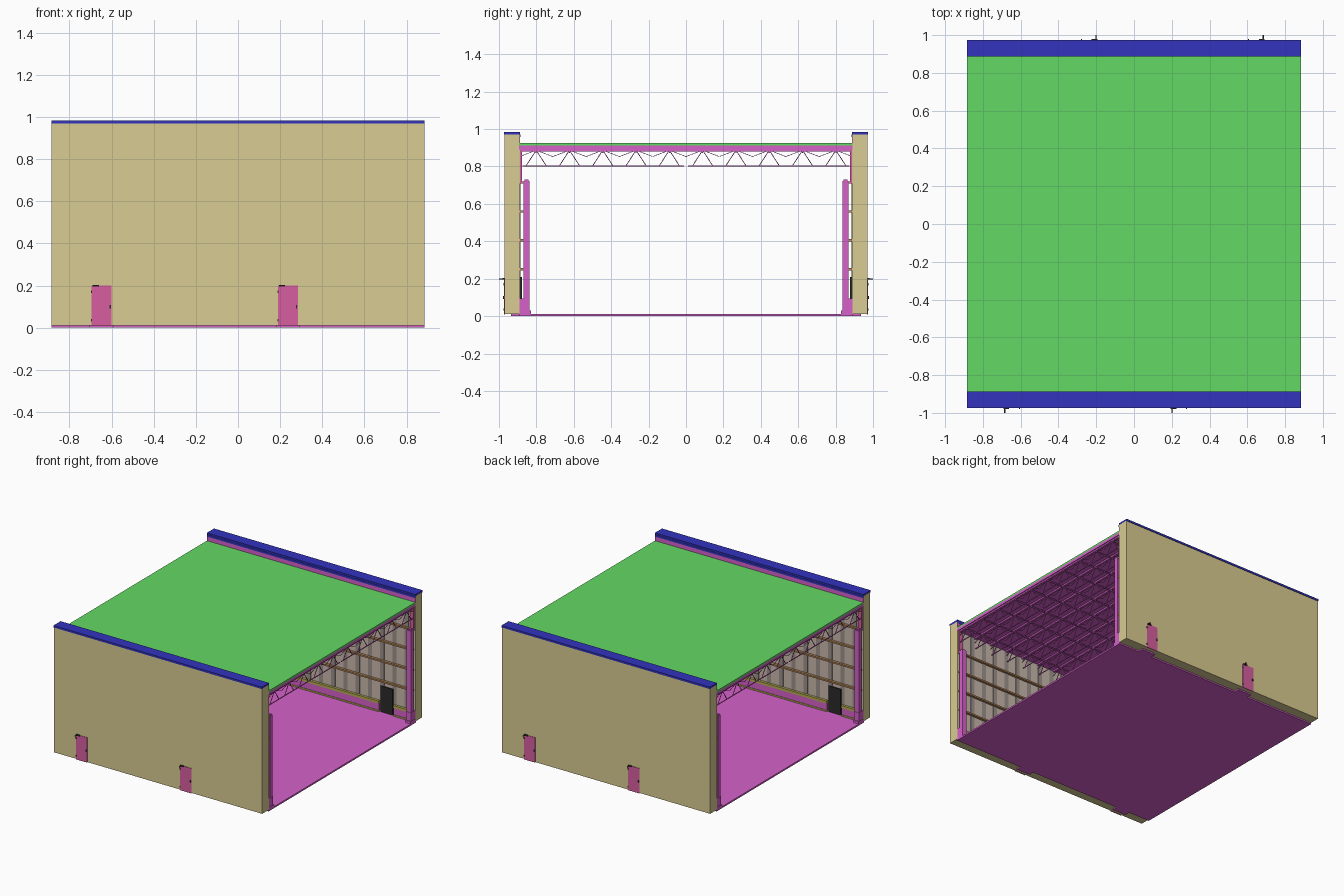
import bpy, bmesh
from mathutils import Vector, Matrix

cube = bpy.data.objects.get("Cube")
if cube:
    bpy.data.objects.remove(cube, do_unlink=True)


def material(name, rgb):
    lin = [(c / 255 / 12.92) if c < 11 else ((c / 255 + 0.055) / 1.055) ** 2.4 for c in rgb]
    m = bpy.data.materials.new(name)
    m.use_nodes = True
    m.diffuse_color = (*lin, 1)
    m.node_tree.nodes["Principled BSDF"].inputs["Base Color"].default_value = (*lin, 1)
    return m


TAN = material("tan wall", (217, 204, 146))
BLUE = material("blue coping", (51, 51, 191))
GREEN = material("green roof", (100, 217, 100))
PINK = material("pink structure", (214, 97, 202))
ROSE = material("rose door", (215, 95, 160))
GREY = material("grey lining", (202, 186, 172))
SHADE = material("dark grey rib", (158, 145, 140))
BROWN = material("brown girt", (180, 134, 90))
OLIVE = material("olive trim", (182, 172, 84))
BLACK = material("black hardware", (42, 42, 44))


def add_box(bm, lo, hi):
    """Axis-aligned box between two corners."""
    lo, hi = Vector(lo), Vector(hi)
    m = Matrix.Translation((lo + hi) / 2) @ Matrix.Diagonal((*(hi - lo), 1))
    bmesh.ops.create_cube(bm, size=1, matrix=m)


def add_bar(bm, a, b, t):
    """Square bar of thickness t running from a to b."""
    a, b = Vector(a), Vector(b)
    d = b - a
    m = Matrix.Translation((a + b) / 2) @ d.to_track_quat('Z', 'Y').to_matrix().to_4x4()
    bmesh.ops.create_cube(bm, size=1, matrix=m @ Matrix.Diagonal((t, t, d.length, 1)))


def finish(bm, name, mat, turn=False):
    """Make the object; turn swings it to the opposite side of the hall."""
    if turn:
        bmesh.ops.rotate(bm, verts=bm.verts, matrix=Matrix.Rotation(3.14159265, 3, 'Z'))
    me = bpy.data.meshes.new(name)
    bm.to_mesh(me)
    bm.free()
    me.materials.append(mat)
    ob = bpy.data.objects.new(name, me)
    bpy.context.collection.objects.link(ob)
    return ob


def boxes(name, mat, parts, turn=False):
    """Parts are (x0, x1, y0, y1, z0, z1)."""
    bm = bmesh.new()
    for x0, x1, y0, y1, z0, z1 in parts:
        add_box(bm, (x0, y0, z0), (x1, y1, z1))
    return finish(bm, name, mat, turn)


X = 0.885
DOORS = (-0.695, 0.19)          # left edges of the doors in the front wall
DOOR_W = 0.095
# wall stretches between the doors
GAPS = ((-X, -0.705), (-0.59, 0.18), (0.295, X))

# Floor and roof
boxes("floor_slab", PINK, [(-X, X, -0.893, 0.893, 0, 0.012)])
boxes("roof_deck", PINK, [(-X, X, -0.892, 0.892, 0.892, 0.912)])
boxes("roof_covering", GREEN, [(-X, X, -0.892, 0.892, 0.912, 0.925)])

# Each long side, modelled at the front and turned for the back
for side, turn in (("front", False), ("back", True)):
    def part(name, mat, parts):
        return boxes(side + "_" + name, mat, parts, turn)

    part("wall", TAN, [(-X, X, -0.97, -0.89, 0.011, 0.972)])
    part("coping", BLUE, [(-X, X, -0.974, -0.888, 0.97, 0.985),
                          (-X, X, -0.89, -0.8855, 0.957, 0.972)])
    part("parapet_lining", PINK, [(-X, X, -0.891, -0.887, 0.92, 0.96)])
    part("inner_lining", GREY, [(-X + 0.005, X - 0.005, -0.891, -0.887, 0.012, 0.892)])

    # Vertical ribs and horizontal girts on the inner face
    part("ribs", SHADE, [(-0.83 + i * 0.104, -0.795 + i * 0.104, -0.888, -0.884, 0.095, 0.89)
                         for i in range(17)])
    part("girts", BROWN, [(-X + 0.01, X - 0.01, -0.888, -0.868, z - 0.006, z + 0.006)
                          for z in (0.25, 0.405, 0.56, 0.715)])

    # Low kerb with trim, interrupted by the doors
    part("kerb", PINK, [(a + 0.004, b - 0.004, -0.89, -0.872, 0.012, 0.075) for a, b in GAPS])
    part("kerb_trim", OLIVE, [(a + 0.004, b - 0.004, -0.89, -0.868, z, z + h) for a, b in GAPS
                              for z, h in ((0.011, 0.012), (0.074, 0.02))])

    # End columns with a base plate, and a stub above each
    cols, stubs = [], []
    for x in (-X + 0.022, X - 0.022):
        cols += [(x - 0.018, x + 0.018, -0.868, -0.838, 0.012, 0.722),
                 (x - 0.013, x + 0.013, -0.863, -0.843, 0.722, 0.73),
                 (x - 0.02, x + 0.02, -0.892, -0.836, 0.012, 0.095),
                 (x - 0.022, x + 0.022, -0.895, -0.83, 0.012, 0.03)]
        stubs.append((x - 0.015, x + 0.015, -0.89, -0.876, 0.71, 0.892))
    part("columns", PINK, cols)
    part("column_stubs", ROSE, stubs)

    # Doors: outer leaf, sill, dark inner leaf and hardware
    part("door_leaves", ROSE, [(d, d + DOOR_W, -0.973, -0.969, 0.008, 0.2) for d in DOORS])
    part("door_sills", PINK, [(d - 0.01, d + DOOR_W + 0.01, -0.935, -0.89, 0, 0.0125)
                              for d in DOORS])
    part("inner_doors", BLACK, [(d - 0.005, d + DOOR_W + 0.005, -0.89, -0.876, 0.013, 0.21)
                                for d in DOORS])
    hardware = []
    for d in DOORS:
        hardware += [(d - 0.002, d + 0.003, -0.975, -0.97, z, z + 0.012) for z in (0.03, 0.165)]
        hardware += [(d + 0.004, d + 0.034, -0.98, -0.97, 0.195, 0.203),
                     (d + 0.008, d + 0.014, -1.0, -0.975, 0.197, 0.202),
                     (d + 0.085, d + 0.091, -0.979, -0.97, 0.092, 0.108)]
    part("door_hardware", BLACK, hardware)

# Roof joist: chords, steep webs and shallow braces, repeated along the hall
bm = bmesh.new()
x0 = -X + 0.015
PITCH = 0.178
TOP, LOW = 0.887, 0.802
add_box(bm, (x0 - 0.008, -0.885, 0.881), (x0 + 0.008, 0.885, 0.893))
for s in (-1, 1):
    add_bar(bm, (x0, s * 0.01, LOW), (x0, s * 0.875, LOW), 0.005)
peaks = [(i - 4.5) * PITCH for i in range(10)]
for y in peaks:
    for s in (-1, 1):
        mid = y + s * PITCH / 2
        add_bar(bm, (x0, y, TOP), (x0, y + s * 0.055, LOW), 0.004)
        add_bar(bm, (x0, y, TOP), (x0, mid, 0.853), 0.003)
joists = finish(bm, "roof_joists", PINK)
arr = joists.modifiers.new("repeat", 'ARRAY')
arr.count = 13
arr.use_relative_offset = False
arr.use_constant_offset = True
arr.constant_offset_displace = ((2 * X - 0.03) / 12, 0, 0)

# Bridging bars tying the joists together
boxes("joist_bridging", PINK, [(-X + 0.01, X - 0.01, y - 0.003, y + 0.003, 0.872, 0.88)
                               for y in peaks])
